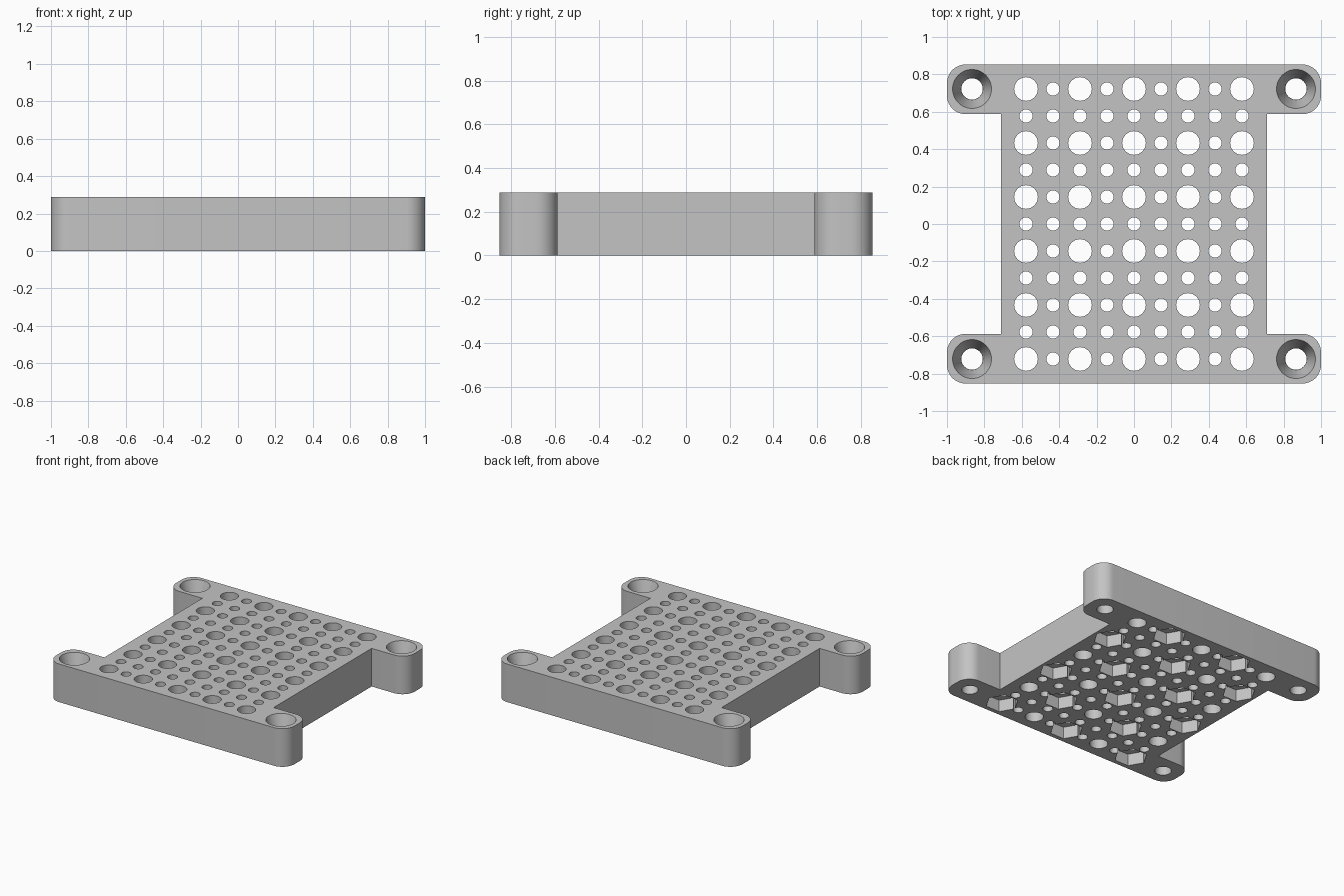
import bpy, bmesh
from math import sin, cos, radians
from mathutils import Matrix

if "Cube" in bpy.data.objects:
    bpy.data.objects.remove(bpy.data.objects["Cube"], do_unlink=True)

HEIGHT = 0.289
PITCH = 0.2887          # spacing of the large holes
HALF_Y = 0.853
EAR_IN = 0.587          # inner edge of the ears
CORNER = 0.1
WAIST = 0.71


def new_object(name, bm):
    bmesh.ops.recalc_face_normals(bm, faces=bm.faces[:])
    mesh = bpy.data.meshes.new(name)
    bm.to_mesh(mesh)
    bm.free()
    obj = bpy.data.objects.new(name, mesh)
    bpy.context.scene.collection.objects.link(obj)
    return obj


def add_prism(bm, x, y, z0, z1, r0, r1, sides, turn=0):
    """Closed cylinder, cone or prism standing between two heights."""
    place = Matrix.Translation((x, y, (z0 + z1) / 2)) @ Matrix.Rotation(radians(turn), 4, "Z")
    bmesh.ops.create_cone(bm, cap_ends=True, segments=sides, radius1=r0,
                          radius2=r1, depth=z1 - z0, matrix=place)


def arc(cx, cy, start, end, steps=10):
    angles = [radians(start + (end - start) * i / steps) for i in range(steps + 1)]
    return [(cx + CORNER * cos(a), cy + CORNER * sin(a)) for a in angles]


# Plate outline: a quarter with rounded ears, mirrored all round
quarter = (arc(1 - CORNER, HALF_Y - CORNER, 90, 0)
           + arc(1 - CORNER, EAR_IN + CORNER, 0, -90)
           + [(WAIST, EAR_IN)])
side = quarter + [(x, -y) for x, y in reversed(quarter)]
outline = side + [(-x, y) for x, y in reversed(side)]
bm = bmesh.new()
base = bm.faces.new([bm.verts.new((x, y, 0)) for x, y in outline])
raised = bmesh.ops.extrude_face_region(bm, geom=[base])["geom"]
bmesh.ops.translate(bm, vec=(0, 0, HEIGHT),
                    verts=[v for v in raised if isinstance(v, bmesh.types.BMVert)])
plate = new_object("mounting_plate", bm)

# Grid of large and small through holes, nut pockets under every other large one
holes, pockets = bmesh.new(), bmesh.new()
for i in range(9):
    for j in range(11):
        x, y = (i - 4) * PITCH / 2, (j - 5) * PITCH / 2
        large = i % 2 == 0 and j % 2 == 0
        radius = 0.063 if large else 0.035
        add_prism(holes, x, y, -0.1, HEIGHT + 0.1, radius, radius, 32)
        if large and (i + j) % 4 == 0:
            add_prism(pockets, x, y, -0.1, 0.09, 0.115, 0.115, 6, 30)

# Corner screw holes with tapered seats
screws, seats = bmesh.new(), bmesh.new()
for sx in (-1, 1):
    for sy in (-1, 1):
        x, y = sx * 0.866, sy * 0.722
        add_prism(screws, x, y, -0.1, HEIGHT + 0.1, 0.057, 0.057, 48)
        add_prism(seats, x, y, HEIGHT - 0.15, HEIGHT + 0.003, 0.058, 0.105, 48)

# Cut everything out of the plate
cutters = [new_object(name, mesh) for name, mesh in (
    ("hole_cutter", holes), ("pocket_cutter", pockets),
    ("screw_cutter", screws), ("seat_cutter", seats))]
for cutter in cutters:
    cutter.hide_render = True
    cut = plate.modifiers.new(cutter.name, "BOOLEAN")
    cut.operation = "DIFFERENCE"
    cut.solver = "EXACT"
    cut.object = cutter
bpy.context.view_layer.update()
graph = bpy.context.evaluated_depsgraph_get()
finished = bpy.data.meshes.new_from_object(plate.evaluated_get(graph))
plate.modifiers.clear()
plate.data = finished
for cutter in cutters:
    bpy.data.objects.remove(cutter, do_unlink=True)

# Plain grey finish
grey = bpy.data.materials.new("light_grey")
grey.use_nodes = True
colour = (0.55, 0.55, 0.55, 1)
grey.diffuse_color = colour
grey.node_tree.nodes["Principled BSDF"].inputs["Base Color"].default_value = colour
plate.data.materials.clear()
plate.data.materials.append(grey)

bpy.ops.object.select_all(action="DESELECT")
plate.select_set(True)
bpy.context.view_layer.objects.active = plate
bpy.ops.object.shade_smooth_by_angle(angle=radians(30))
